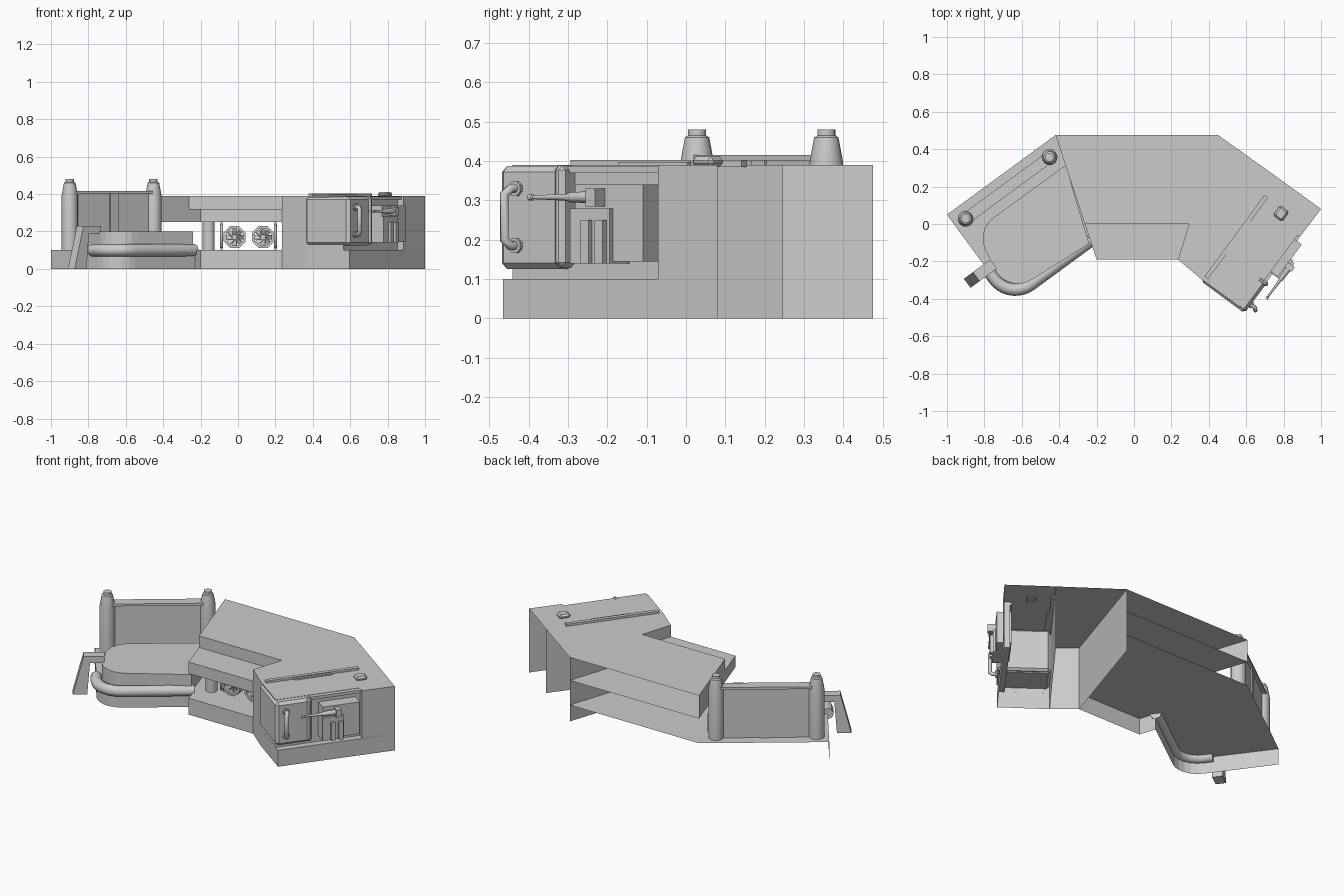
import bpy, bmesh, math
from mathutils import Vector, Matrix

if "Cube" in bpy.data.objects:
    bpy.data.objects.remove(bpy.data.objects["Cube"])


def frame(ox, oy, ux, uy, vx, vy):
    """Local horizontal axes of one angled wing -> world matrix."""
    return Matrix(((ux, vx, 0, ox), (uy, vy, 0, oy), (0, 0, 1, 0), (0, 0, 0, 1)))


LEFT = frame(-1, .05, .806, .592, .592, -.806)      # along back edge, toward front
RIGHT = frame(.595, -.465, .593, .805, .805, -.593)   # along side edge, outward
WORLD = Matrix.Identity(4)


def mesh(name, verts, faces, mat=WORLD, solid=False, smooth=False):
    me = bpy.data.meshes.new(name)
    me.from_pydata([mat @ Vector(v) for v in verts], [], faces)
    if solid:
        bm = bmesh.new()
        bm.from_mesh(me)
        bmesh.ops.recalc_face_normals(bm, faces=bm.faces)
        bm.to_mesh(me)
        bm.free()
    ob = bpy.data.objects.new(name, me)
    bpy.context.collection.objects.link(ob)
    if smooth:
        bpy.context.view_layer.objects.active = ob
        ob.select_set(True)
        bpy.ops.object.shade_smooth_by_angle(angle=math.radians(35))
        ob.select_set(False)
    return ob


def sheet(name, pts, z):
    return mesh(name, [(x, y, z) for x, y in pts], [tuple(range(len(pts)))])


def wall(name, path, z0, z1):
    n = len(path)
    verts = [(x, y, z0) for x, y in path] + [(x, y, z1) for x, y in path]
    return mesh(name, verts, [(i, i + 1, n + i + 1, n + i) for i in range(n - 1)])


def box(name, a, b, mat=WORLD, bevel=0):
    v = [(x, y, z) for x in (a[0], b[0]) for y in (a[1], b[1]) for z in (a[2], b[2])]
    f = [(0, 1, 3, 2), (4, 6, 7, 5), (0, 4, 5, 1), (2, 3, 7, 6), (0, 2, 6, 4), (1, 5, 7, 3)]
    ob = mesh(name, v, f, mat, solid=True)
    if bevel:
        m = ob.modifiers.new("bevel", 'BEVEL')
        m.width, m.segments = bevel, 1
    return ob


def lathe(name, prof, segs, mat, closed=False):
    verts = [(r * math.cos(t), r * math.sin(t), z) for r, z in prof
             for t in [2 * math.pi * (i + .5) / segs for i in range(segs)]]
    n = len(prof)
    faces = [(k * segs + i, k * segs + (i + 1) % segs,
              (k + 1) % n * segs + (i + 1) % segs, (k + 1) % n * segs + i)
             for k in range(n if closed else n - 1) for i in range(segs)]
    if not closed:
        faces += [tuple(range(segs)), tuple(range((n - 1) * segs, n * segs))]
    return mesh(name, verts, faces, mat, solid=True, smooth=segs > 8)


def tube(name, pts, r, mat=WORLD):
    cu = bpy.data.curves.new(name, 'CURVE')
    cu.dimensions, cu.bevel_depth, cu.bevel_resolution, cu.use_fill_caps = '3D', r, 2, True
    sp = cu.splines.new('POLY')
    sp.points.add(len(pts) - 1)
    for p, c in zip(sp.points, pts):
        p.co = (*(mat @ Vector(c)), 1)
    ob = bpy.data.objects.new(name, cu)
    bpy.context.collection.objects.link(ob)
    return ob


def arc(cx, cy, r, a0, a1, n=7):
    return [(cx + r * math.cos(math.radians(a0 + (a1 - a0) * i / (n - 1))),
             cy + r * math.sin(math.radians(a0 + (a1 - a0) * i / (n - 1)))) for i in range(n)]


def place(pts, mat):
    return [tuple((mat @ Vector((x, y, 0)))[:2]) for x, y in pts]


# Main plan corners
BL, BR, FL, FR = (-.42, .475), (.45, .475), (-.20, -.19), (.235, -.19)
ML, MR = (-.263, 0), (.295, 0)
INNER, TIP, SIDE = (.36, -.295), (.595, -.465), (1, .08)

# Low base: open underneath and behind
rim = place([(0, 0)] + arc(.14, .427, .14, 180, 90), LEFT) + [(-.23, -.09), FL, FR]
sheet("base_top", rim + [BR, BL], .1)
wall("base_front", rim, 0, .1)

# Raised rounded platform on the left wing
low = place(arc(.19, .30, .14, 270, 180) + arc(.17, .41, .14, 180, 90), LEFT)
plat = low + [(-.24, -.105), (-.365, .315)]
sheet("platform_top", plat, .2)
wall("platform_side", plat + plat[:1], .1, .2)

# Round bumper following the platform front
bump = [(.0, .37)] + arc(.14, .427, .14, 180, 90, 10) + [(.538, .567)]
tube("front_bumper", [(x, y, .1) for x, y in bump], .033, LEFT)

# Leaning side bracket
prof = [(-.13, 0), (-.07, .23), (.045, .23), (.045, .19), (-.035, .19), (-.05, 0)]
n = len(prof)
mesh("side_bracket", [(p, q, z) for q in (.33, .39) for p, z in prof],
     [tuple(range(n)), tuple(range(n, 2 * n))] +
     [(i, (i + 1) % n, n + (i + 1) % n, n + i) for i in range(n)], LEFT, solid=True)

# Back screen between two posts
for i, p in enumerate((.068, .623)):
    lathe(f"screen_post_{i}", [(.043, .1), (.043, .395), (.031, .46), (.023, .465), (.023, .48)],
          16, LEFT @ Matrix.Translation((p, .077, 0)))
box("screen_panel", (.07, .067, .1), (.62, .087, .405), LEFT)
box("screen_rail", (.07, .047, .402), (.62, .107, .416), LEFT)
box("screen_rib", (.325, .06, .1), (.38, .094, .402), LEFT)

# Middle counter: stepped shell open at the back
sheet("shelf_floor", [FL, FR, BR, BL], .25)
wall("shelf_front", [FL, FR], .25, .32)
sheet("shelf_step", [FL, FR, MR, ML], .32)
wall("shelf_riser", [ML, MR], .32, .39)
mesh("shelf_side", [(*BL, .39), (*BL, .25), (*FL, .25), (*FL, .32), (*ML, .32), (*ML, .39)],
     [tuple(range(6))])

# Right wing shell, cut back above the ledge
cut = place([(0, -.04), (.49, -.04), (.49, 0)], RIGHT)
sheet("upper_top", [BL, ML, MR, FR, INNER] + cut + [SIDE, (.77, .247), BR], .39)
wall("wing_inner_face", [FR, INNER], 0, .39)
wall("wing_base", [INNER, TIP, SIDE], 0, .1)
wall("wing_wall", [INNER] + cut, .1, .39)
wall("wing_side_wall", [cut[-1], SIDE], .1, .39)
sheet("wing_ledge", [cut[0], TIP, cut[2], cut[1]], .1)
wall("wing_divider", [FR, BR], 0, .39)
wall("wing_partition", [INNER, (.77, .247)], 0, .39)

# Roof strips on the wing
box("roof_strip", (.02, -.285, .385), (.56, -.262, .403), RIGHT)
box("roof_strip_pad", (.18, -.262, .385), (.40, -.248, .398), RIGHT)
box("roof_vent", (.50, -.185, .385), (.565, -.125, .412), RIGHT, .01)

# Machine housing at the wing end
box("machine_housing", (-.012, -.288, .125), (.19, .004, .388), RIGHT, .016)
box("housing_flange", (.165, -.28, .13), (.198, .014, .389), RIGHT, .012)
box("control_panel", (.25, -.05, .145), (.465, .032, .34), RIGHT)
box("control_step", (.245, -.04, .14), (.37, .046, .28), RIGHT)
for i, u in enumerate((.29, .335)):
    box(f"control_bar_{i}", (u, .04, .14), (u + .025, .062, .25), RIGHT)
box("panel_head_trim", (.19, -.05, .37), (.49, -.015, .388), RIGHT)

# Grab handle with round mounts
tube("grab_handle", [(.045, 0, .33), (.045, .03, .33), (.035, .042, .315), (.035, .042, .2),
                     (.045, .03, .185), (.045, 0, .185)], .012, RIGHT)
for i, z in enumerate((.33, .185)):
    lathe(f"handle_mount_{i}", [(.02, -.004), (.02, .008)], 8,
          RIGHT @ Matrix.Translation((.045, .006, z)) @ Matrix.Rotation(-math.pi / 2, 4, 'X'))

# Nozzle lance on the panel
tip = RIGHT @ Matrix.Translation((.12, .052, .308)) @ Matrix.Rotation(math.pi / 2, 4, 'Y')
lathe("nozzle", [(.008, 0), (.008, .012), (.005, .015), (.009, .12), (.013, .13), (.016, .2)], 12, tip)
box("nozzle_holder", (.315, .02, .285), (.345, .075, .33), RIGHT)

# Support column and fans under the counter
lathe("support_column", [(.033, .1), (.033, .25)], 16, Matrix.Translation((-.157, -.03, 0)))
for i, x in enumerate((-.018, .134)):
    m = Matrix.Translation((x, -.02, .17)) @ Matrix.Rotation(math.pi / 2, 4, 'X')
    lathe(f"fan_frame_{i}", [(.048, -.025), (.063, -.025), (.063, .025), (.048, .025)], 8, m, closed=True)
    lathe(f"fan_hub_{i}", [(.015, -.02), (.015, .02)], 8, m)
    for k in range(8):
        r = m @ Matrix.Rotation(k * math.pi / 4, 4, 'Z') @ Matrix.Rotation(.6, 4, 'X')
        box(f"fan_{i}_blade_{k}", (.01, -.013, -.003), (.052, .013, .003), r)
for i, x in enumerate((-.088, .2)):
    tube(f"fan_guard_{i}", [(x, 0, .115), (x, -.035, .125), (x, -.035, .225), (x, 0, .235)], .008)
    box(f"fan_guard_post_{i}", (x - .006, -.01, .1), (x + .006, .01, .25))
